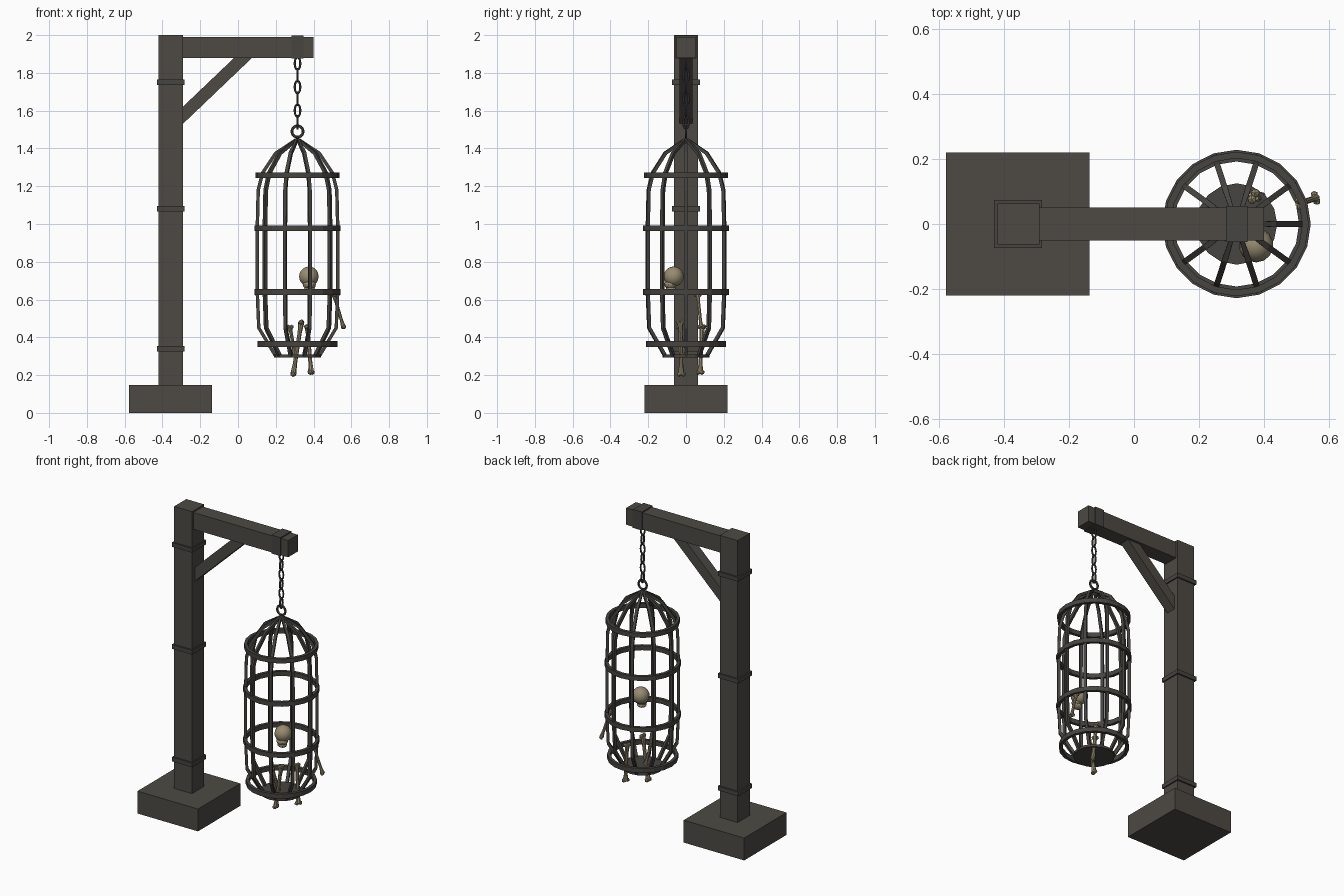
import bpy, bmesh, math
from mathutils import Vector, Matrix

if "Cube" in bpy.data.objects:
    bpy.data.objects.remove(bpy.data.objects["Cube"])


def mat(name, c):
    m = bpy.data.materials.new(name)
    m.diffuse_color = (*c, 1)
    m.use_nodes = True
    m.node_tree.nodes["Principled BSDF"].inputs["Base Color"].default_value = m.diffuse_color
    return m


WOOD = mat("dark_wood", (0.075, 0.068, 0.058))
IRON = mat("dark_iron", (0.062, 0.058, 0.052))
BONE = mat("old_bone", (0.31, 0.26, 0.165))
CX = 0.315  # cage axis


def finish(bm, name, m, smooth=False):
    bmesh.ops.recalc_face_normals(bm, faces=bm.faces)
    me = bpy.data.meshes.new(name)
    bm.to_mesh(me)
    bm.free()
    me.materials.append(m)
    for p in me.polygons:
        p.use_smooth = smooth
    ob = bpy.data.objects.new(name, me)
    bpy.context.collection.objects.link(ob)
    return ob


def box(name, x0, x1, y0, y1, z0, z1, m):
    bm = bmesh.new()
    bmesh.ops.create_cube(bm, size=1)
    for v in bm.verts:
        v.co = ((x0 + x1) / 2 + v.co.x * (x1 - x0), (y0 + y1) / 2 + v.co.y * (y1 - y0),
                (z0 + z1) / 2 + v.co.z * (z1 - z0))
    return finish(bm, name, m)


def skin(bm, rings, closed=False):
    """Bridge a list of vertex loops into a tube."""
    n = len(rings[0])
    for a, b in zip(rings, rings[1:] + rings[:1] if closed else rings[1:]):
        for i in range(n):
            bm.faces.new((a[i], a[(i + 1) % n], b[(i + 1) % n], b[i]))
    if not closed:
        bm.faces.new(rings[0])
        bm.faces.new(rings[-1])


def band(name, r_out, r_in, z0, z1, n=20):
    """Flat iron hoop around the cage axis."""
    bm = bmesh.new()
    rings = []
    for k in range(n):
        a = 2 * math.pi * k / n
        rings.append([bm.verts.new((CX + r * math.cos(a), r * math.sin(a), z))
                      for r, z in ((r_out, z0), (r_out, z1), (r_in, z1), (r_in, z0))])
    skin(bm, rings, True)
    return finish(bm, name, IRON)


def link(name, z, w, h, t, turn, n=12):
    """Oval chain link standing upright, turned about z."""
    bm = bmesh.new()
    rings = []
    for k in range(n):
        a = 2 * math.pi * k / n
        ring = []
        for j in range(6):
            b = 2 * math.pi * j / 6
            o = t * math.cos(b)
            ring.append(bm.verts.new(((w + o) * math.cos(a), t * math.sin(b), (h + o) * math.sin(a))))
        rings.append(ring)
    skin(bm, rings, True)
    bm.transform(Matrix.Translation((CX, 0, z)) @ Matrix.Rotation(turn, 4, 'Z'))
    return finish(bm, name, IRON)


def bone(name, a, b, r=0.011):
    """Tapered shaft with a pair of knobs at each end."""
    a, b = Vector(a), Vector(b)
    d = b - a
    M = Matrix.Translation(a) @ d.to_track_quat('Z', 'Y').to_matrix().to_4x4()
    L = d.length
    bm = bmesh.new()
    rings = []
    for t, s in ((0, 1.5), (0.2, 1), (0.8, 1), (1, 1.5)):
        rings.append([bm.verts.new((r * s * math.cos(k * math.pi / 4), r * s * math.sin(k * math.pi / 4), t * L))
                      for k in range(8)])
    skin(bm, rings)
    for z in (0, L):
        for x in (-0.011, 0.011):
            bmesh.ops.create_icosphere(bm, subdivisions=1, radius=r * 1.35,
                                       matrix=Matrix.Translation((x, 0, z)))
    bm.transform(M)
    return finish(bm, name, BONE)


# Wooden gallows
box("base_block", -0.577, -0.137, -0.22, 0.22, 0, 0.147, WOOD)
box("post", -0.42, -0.29, -0.063, 0.063, 0.14, 2.0, WOOD)
box("beam", -0.295, 0.40, -0.05, 0.05, 1.88, 1.99, WOOD)
for i, z in enumerate((0.34, 1.08, 1.75)):
    box(f"post_band_{i}", -0.43, -0.282, -0.073, 0.073, z - 0.014, z + 0.014, IRON)
box("beam_strap", 0.282, 0.348, -0.056, 0.056, 1.876, 1.997, IRON)

# Diagonal brace
bm = bmesh.new()
prof = ((-0.30, 1.522), (-0.30, 1.613), (-0.015, 1.885), (0.08, 1.885))
skin(bm, [[bm.verts.new((x, y, z)) for x, z in prof] for y in (-0.034, 0.034)])
finish(bm, "diagonal_brace", WOOD)

# Chain and hanging ring
for i in range(6):
    link(f"chain_link_{i}", 1.85 - i * 0.0625, 0.015, 0.033, 0.006, (i % 2) * math.pi / 2)
link("hanging_ring", 1.49, 0.03, 0.03, 0.0075, 0, 16)

# Ten bent cage bars
path = ((0.008, 1.445), (0.115, 1.375), (0.185, 1.27), (0.208, 1.18), (0.213, 0.98),
        (0.213, 0.64), (0.205, 0.45), (0.115, 0.30))
bm = bmesh.new()
for k in range(10):
    a = k * math.pi / 5
    out, tan = Vector((math.cos(a), math.sin(a))), Vector((-math.sin(a), math.cos(a)))
    rings = []
    for i, (r, z) in enumerate(path):
        p0, p1 = path[max(i - 1, 0)], path[min(i + 1, len(path) - 1)]
        t = Vector((p1[0] - p0[0], p1[1] - p0[1])).normalized()
        nr, nz = -t.y, t.x
        w = 0.005 if i == 0 else 0.009
        ring = []
        for u, v in ((-1, -1), (1, -1), (1, 1), (-1, 1)):
            q = out * (r + nr * v * 0.009) + tan * (u * w)
            ring.append(bm.verts.new((CX + q.x, q.y, z + nz * v * 0.009)))
        rings.append(ring)
    skin(bm, rings)
finish(bm, "cage_bars", IRON)

# Cage hoops and floor
for i, (z, r) in enumerate(((1.258, 0.222), (0.977, 0.228), (0.64, 0.228), (0.365, 0.212))):
    band(f"cage_hoop_{i}", r, r - 0.02, z - 0.015, z + 0.015)
bm = bmesh.new()
bmesh.ops.create_cone(bm, cap_ends=True, segments=16, radius1=0.125, radius2=0.125, depth=0.016,
                      matrix=Matrix.Translation((CX, 0, 0.301)))
finish(bm, "cage_floor", IRON)

# Skull with cheek and jaw
bm = bmesh.new()
bmesh.ops.create_uvsphere(bm, u_segments=14, v_segments=10, radius=0.053,
                          matrix=Matrix.Translation((0.375, -0.065, 0.722)))
finish(bm, "skull", BONE, True)
bm = bmesh.new()
for loc, sc in (((0.378, -0.082, 0.680), (0.036, 0.034, 0.026)), ((0.378, -0.08, 0.655), (0.03, 0.028, 0.018))):
    bmesh.ops.create_icosphere(bm, subdivisions=2, radius=1,
                               matrix=Matrix.Translation(loc) @ Matrix.Diagonal((*sc, 1)))
finish(bm, "jaw", BONE)

# Loose bones
bone("bone_left", (0.293, -0.025, 0.205), (0.335, -0.03, 0.48))
bone("bone_right", (0.387, 0.075, 0.215), (0.368, 0.085, 0.455))
bone("bone_short", (0.30, -0.01, 0.31), (0.276, -0.035, 0.455), 0.009)
bone("bone_outside", (0.508, 0.062, 0.625), (0.558, 0.08, 0.455), 0.009)
